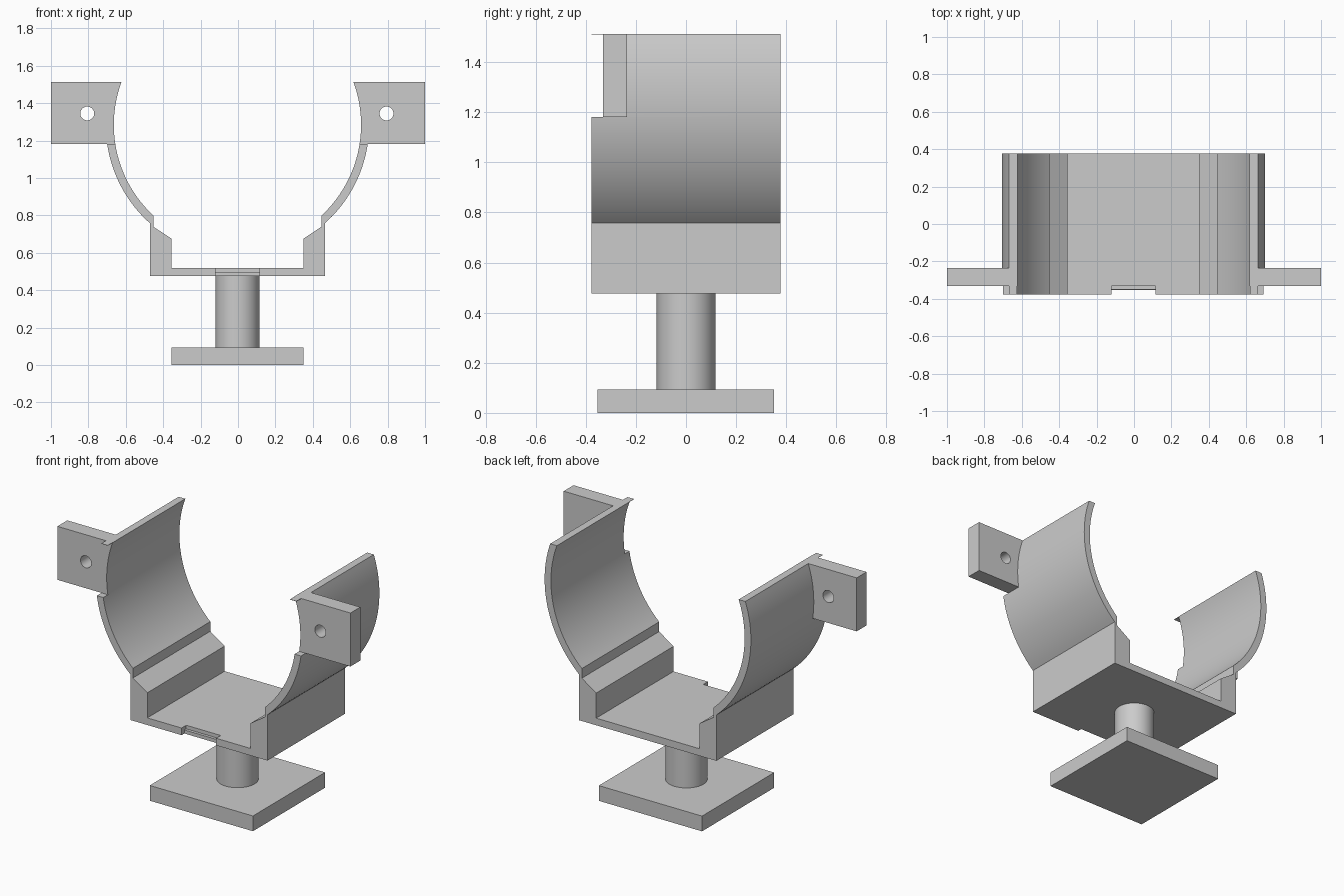
import bpy, bmesh, math

if "Cube" in bpy.data.objects:
    bpy.data.objects.remove(bpy.data.objects["Cube"], do_unlink=True)

grey = bpy.data.materials.new("light grey")
grey.use_nodes = True
grey.diffuse_color = (0.6, 0.6, 0.6, 1)
grey.node_tree.nodes["Principled BSDF"].inputs["Base Color"].default_value = (0.6, 0.6, 0.6, 1)

CX, ZC = -0.003, 1.284            # axis of the round cradle
R_IN, R_OUT = 0.661, 0.704
HALF_Y, TOP, TAB_Z = 0.377, 1.512, 1.182
TAB_FRONT, TAB_BACK = -0.332, -0.236


def extrude(name, outline, y0, y1):
    """Solid made from an (x, z) outline pushed along y."""
    bm = bmesh.new()
    face = bm.faces.new([bm.verts.new((x, y0, z)) for x, z in outline])
    new = bmesh.ops.extrude_face_region(bm, geom=[face])["geom"]
    verts = [v for v in new if isinstance(v, bmesh.types.BMVert)]
    bmesh.ops.translate(bm, verts=verts, vec=(0, y1 - y0, 0))
    bmesh.ops.recalc_face_normals(bm, faces=bm.faces)
    mesh = bpy.data.meshes.new(name)
    bm.to_mesh(mesh)
    bm.free()
    mesh.materials.append(grey)
    obj = bpy.data.objects.new(name, mesh)
    bpy.context.collection.objects.link(obj)
    return obj


def box(name, x, y, z):
    return extrude(name, [(x[0], z[0]), (x[1], z[0]), (x[1], z[1]), (x[0], z[1])], *y)


def circle(x, z, r, n):
    return [(x + r * math.cos(2 * math.pi * i / n), z + r * math.sin(2 * math.pi * i / n))
            for i in range(n)]


def arc(r, z0, z1, n):
    """Points on the cradle circle from height z0 to z1, as offsets from its axis."""
    a0, a1 = math.asin((z0 - ZC) / r), math.asin((z1 - ZC) / r)
    return [(r * math.cos(a0 + (a1 - a0) * i / n), ZC + r * math.sin(a0 + (a1 - a0) * i / n))
            for i in range(n + 1)]


def combine(target, tool, operation):
    mod = target.modifiers.new(operation.title(), "BOOLEAN")
    mod.operation, mod.solver, mod.object = operation, "EXACT", tool
    bpy.context.view_layer.objects.active = target
    bpy.ops.object.modifier_apply(modifier=mod.name)
    bpy.data.objects.remove(tool, do_unlink=True)


def smooth(obj):
    bpy.ops.object.select_all(action="DESELECT")
    obj.select_set(True)
    bpy.context.view_layer.objects.active = obj
    bpy.ops.object.shade_smooth_by_angle(angle=math.radians(25))


# Cradle: channel floor, stepped shoulders and curved arms in one section
z_foot = ZC - math.sqrt(R_OUT ** 2 - 0.468 ** 2)
z_step = ZC - math.sqrt(R_IN ** 2 - 0.45 ** 2)
half = [(0.468, 0.476)] + arc(R_OUT, z_foot, TOP, 32) + arc(R_IN, TOP, z_step, 32)
half += [(0.45, 0.74), (0.352, 0.675), (0.352, 0.52)]
outline = [(CX + x, z) for x, z in half] + [(CX - x, z) for x, z in reversed(half)]
cradle = extrude("cradle", outline, -HALF_Y, HALF_Y)

for side in (1, -1):
    # Arm front trimmed back above the ear
    trim = box("trim", sorted((side * 0.5, side * 0.9)), (-0.5, TAB_FRONT), (TAB_Z, 1.7))
    combine(cradle, trim, "DIFFERENCE")
    # Bolting ear with its hole
    ear_arc = [(CX + side * x, z) for x, z in arc((R_IN + R_OUT) / 2, TAB_Z, TOP, 12)]
    ear = extrude("ear", ear_arc + [(side, TOP), (side, TAB_Z)], TAB_FRONT, TAB_BACK)
    combine(cradle, ear, "UNION")
    hole = extrude("hole", circle(side * 0.8 - 0.006, 1.345, 0.037, 32), -0.5, 0)
    combine(cradle, hole, "DIFFERENCE")
    # Thin lip on the arm top in front of the ear
    lip_x = sorted((CX + side * 0.622, CX + side * 0.666))
    box("left_lip" if side > 0 else "right_lip", lip_x, (-HALF_Y, TAB_FRONT), (TOP - 0.002, TOP))

# Notch and shallow ledge in the front edge of the floor
notch_x = (CX - 0.118, CX + 0.118)
combine(cradle, box("notch", notch_x, (-0.5, -0.35), (0.4, 0.6)), "DIFFERENCE")
combine(cradle, box("ledge", notch_x, (-0.5, TAB_FRONT), (0.498, 0.6)), "DIFFERENCE")
smooth(cradle)

# Round post
bpy.ops.mesh.primitive_cylinder_add(vertices=64, radius=0.117, depth=0.382,
                                    location=(CX, 0, 0.285))
post = bpy.context.object
post.name = "post"
post.data.materials.append(grey)
smooth(post)

# Square foot plate
box("foot_plate", (CX - 0.352, CX + 0.352), (-0.353, 0.351), (0, 0.094))
